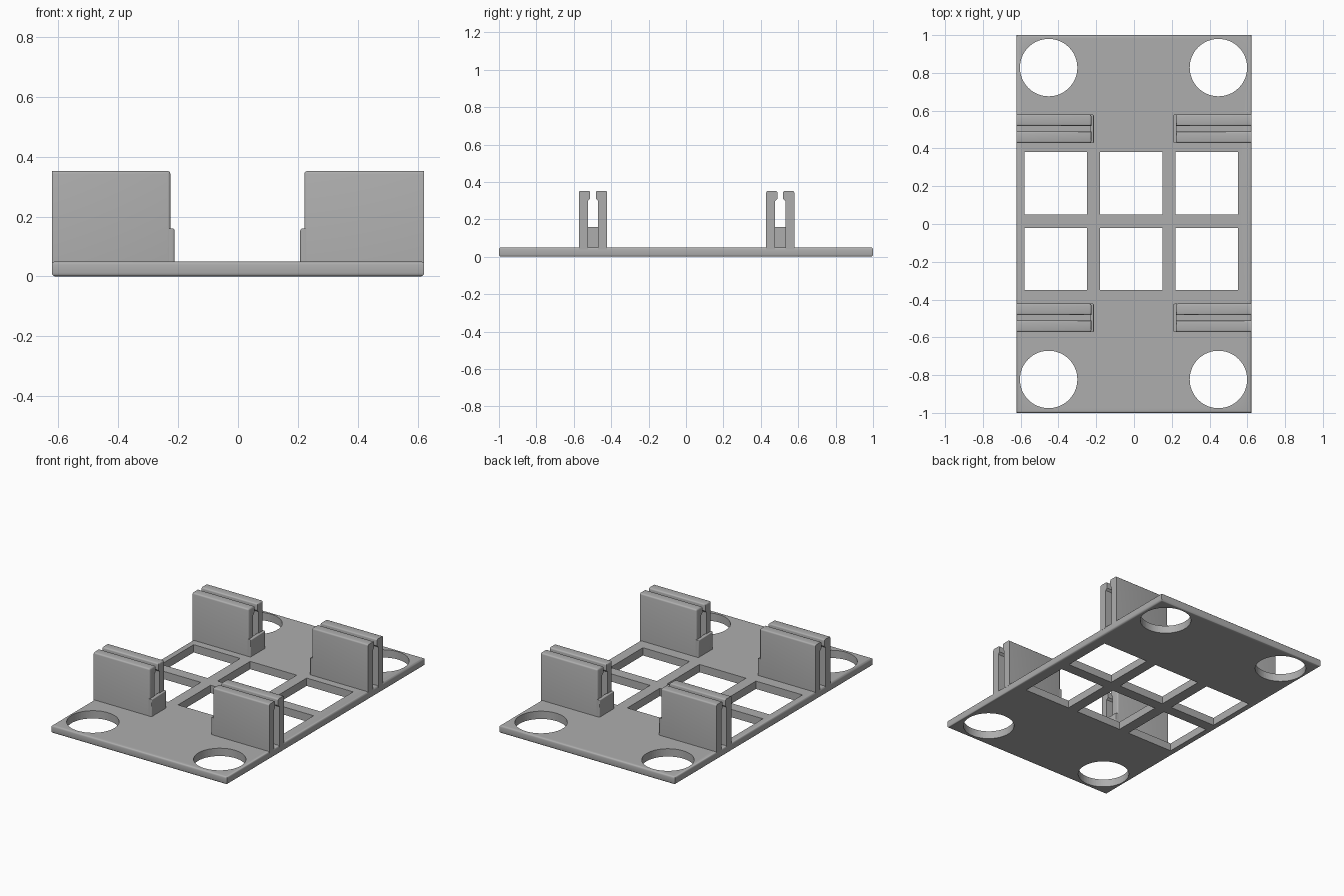
import bpy, bmesh, math

if "Cube" in bpy.data.objects:
    bpy.data.objects.remove(bpy.data.objects["Cube"])

grey = bpy.data.materials.new("grey plastic")
grey.diffuse_color = (0.42, 0.42, 0.42, 1)
grey.use_nodes = True
grey.node_tree.nodes["Principled BSDF"].inputs["Base Color"].default_value = grey.diffuse_color


def finish(bm, name):
    bmesh.ops.recalc_face_normals(bm, faces=bm.faces)
    mesh = bpy.data.meshes.new(name)
    bm.to_mesh(mesh)
    bm.free()
    mesh.materials.append(grey)
    obj = bpy.data.objects.new(name, mesh)
    bpy.context.collection.objects.link(obj)
    return obj


def smooth(obj):
    bpy.ops.object.select_all(action='DESELECT')
    obj.select_set(True)
    bpy.context.view_layer.objects.active = obj
    bpy.ops.object.shade_smooth_by_angle(angle=math.radians(32))


def add_box(bm, x0, x1, y0, y1, z0, z1):
    verts = bmesh.ops.create_cube(bm, size=1)["verts"]
    for v in verts:
        v.co = ((x0 + x1) / 2 + v.co.x * (x1 - x0),
                (y0 + y1) / 2 + v.co.y * (y1 - y0),
                (z0 + z1) / 2 + v.co.z * (z1 - z0))


def round_edges(bm, test, width):
    edges = [e for e in bm.edges if test([v.co for v in e.verts])]
    bmesh.ops.bevel(bm, geom=edges, offset=width, segments=3, profile=0.5, affect='EDGES')


# Base plate with rounded upper and lower rims
T = 0.05
bm = bmesh.new()
add_box(bm, -0.622, 0.622, -1, 1, 0, T)
round_edges(bm, lambda c: abs(c[0].z - c[1].z) < 1e-4, 0.011)
plate = finish(bm, "base_plate")

# Six square windows and four round corner holes
bm = bmesh.new()
for x in (-0.58, -0.18, 0.22):
    for y in (-0.35, 0.05):
        add_box(bm, x, x + 0.33, y, y + 0.33, -0.1, 0.2)
for x in (-0.452, 0.447):
    for y in (-0.823, 0.828):
        ring = bmesh.ops.create_cone(bm, cap_ends=True, segments=64, radius1=0.152,
                                     radius2=0.152, depth=0.3)["verts"]
        bmesh.ops.translate(bm, verts=ring, vec=(x, y, 0.05))
cutter = finish(bm, "hole_cutter")
cutter.hide_render = True
mod = plate.modifiers.new("holes", 'BOOLEAN')
mod.operation, mod.solver, mod.object = 'DIFFERENCE', 'EXACT', cutter
smooth(plate)
bpy.ops.object.modifier_apply(modifier=mod.name)
bpy.data.objects.remove(cutter)

# Jaw section: distance from slot centre, height; lip hooks inward at the top
TOP, STOP_TOP, HALF = 0.352, 0.16, 0.075
JAW = [(HALF, T - 0.01), (HALF, TOP), (0.015, TOP), (0.015, 0.31),
       (0.027, 0.298), (0.027, T - 0.01)]


def add_jaw(name, side, x_in, yc, flip):
    x_out = 0.622 * side
    bm = bmesh.new()
    face = bm.faces.new([bm.verts.new((x_out, yc + flip * d, z)) for d, z in JAW])
    ext = bmesh.ops.extrude_face_region(bm, geom=[face])["geom"]
    bmesh.ops.translate(bm, vec=(x_in - x_out, 0, 0),
                        verts=[g for g in ext if isinstance(g, bmesh.types.BMVert)])
    bmesh.ops.recalc_face_normals(bm, faces=bm.faces)

    def rim(c):
        top = all(abs(p.z - TOP) < 1e-4 for p in c)
        inner = all(abs(p.x - x_in) < 1e-4 and abs(abs(p.y - yc) - HALF) < 1e-4 for p in c)
        outer_end = all(abs(p.x - x_out) < 1e-4 for p in c)
        return (top or inner) and not outer_end
    round_edges(bm, rim, 0.009)
    smooth(finish(bm, name))


# Four slotted clips, each two jaws and a low end stop
for side, x_wall, x_end in ((-1, -0.226, -0.212), (1, 0.222, 0.208)):
    for yc, row in ((-0.497, "front"), (0.504, "back")):
        tag = row + ("_left" if side < 0 else "_right")
        for flip in (-1, 1):
            add_jaw(f"clip_jaw_{tag}_{'outer' if flip * yc > 0 else 'inner'}",
                    side, x_wall, yc, flip)
        bm = bmesh.new()
        x_back = x_wall + 0.006 * side
        add_box(bm, min(x_back, x_end), max(x_back, x_end),
                yc - HALF, yc + HALF, T - 0.01, STOP_TOP)
        round_edges(bm, lambda c: all(abs(p.x - x_end) < 1e-4 for p in c)
                    and min(p.z for p in c) < T + 1 and max(p.z for p in c) > T, 0.007)
        smooth(finish(bm, "clip_stop_" + tag))
